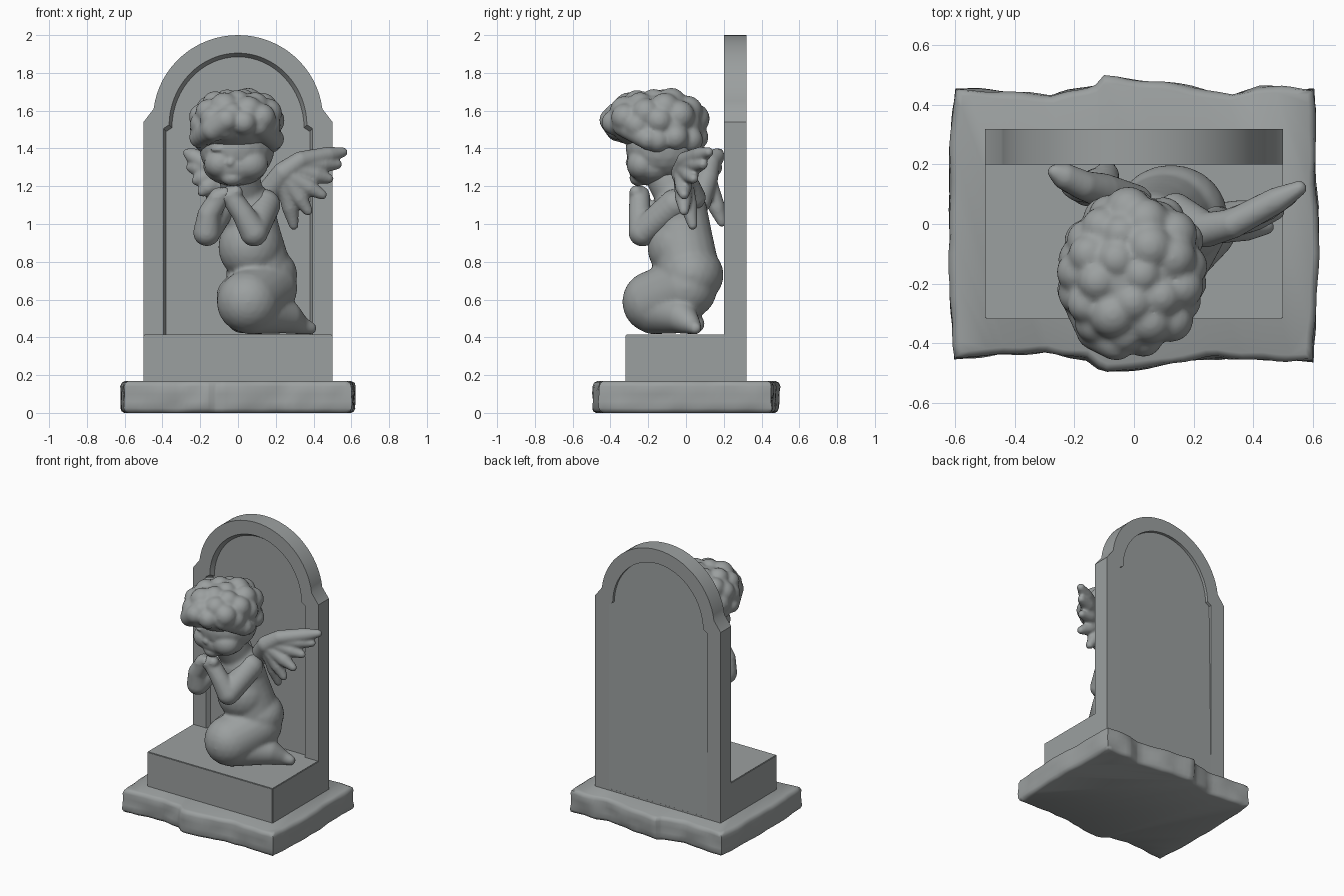
import bpy, bmesh, math, random
from mathutils import Vector, Matrix, noise

if "Cube" in bpy.data.objects:
    bpy.data.objects.remove(bpy.data.objects["Cube"])

random.seed(4)
stone = bpy.data.materials.new("grey_stone")
stone.diffuse_color = (0.33, 0.35, 0.35, 1)
stone.use_nodes = True
stone.node_tree.nodes["Principled BSDF"].inputs["Base Color"].default_value = stone.diffuse_color


def make(name, bm, angle=None):
    bmesh.ops.recalc_face_normals(bm, faces=bm.faces)
    me = bpy.data.meshes.new(name)
    bm.to_mesh(me)
    bm.free()
    ob = bpy.data.objects.new(name, me)
    bpy.context.collection.objects.link(ob)
    me.materials.append(stone)
    if angle:
        bpy.ops.object.select_all(action='DESELECT')
        ob.select_set(True)
        bpy.context.view_layer.objects.active = ob
        bpy.ops.object.shade_smooth_by_angle(angle=math.radians(angle))
    return ob


def blob(bm, c, r):
    r = r if isinstance(r, tuple) else (r, r, r)
    m = Matrix.Translation(c) @ Matrix.Diagonal((*r, 1))
    bmesh.ops.create_icosphere(bm, subdivisions=3, radius=1, matrix=m)


def limb(bm, points, steps=7):
    """Chain of blobs through (x, y, z, radius) points."""
    for a, b in zip(points, points[1:]):
        for i in range(steps + 1):
            p = Vector(a).lerp(Vector(b), i / steps)
            blob(bm, p[:3], p[3])


def sculpt(name, bm, voxel=0.012, smooth=4):
    """Fuse the blobs into one soft carved skin."""
    ob = make(name, bm)
    rm = ob.modifiers.new("fuse", 'REMESH')
    rm.mode = 'VOXEL'
    rm.voxel_size = voxel
    rm.use_smooth_shade = True
    sm = ob.modifiers.new("soften", 'SMOOTH')
    sm.factor = 0.5
    sm.iterations = smooth
    return ob


# Rough-hewn base slab: wobbly outline stacked in rings
outline = [(-.605, -.455), (-.45, -.435), (-.3, -.43), (-.16, -.455), (-.12, -.485),
           (-.09, -.495), (.05, -.48), (.25, -.45), (.45, -.455), (.6, -.46),
           (.61, -.33), (.62, -.1), (.615, .1), (.61, .3), (.605, .455),
           (.42, .46), (.33, .435), (.1, .475), (-.1, .497), (-.13, .47),
           (-.28, .43), (-.45, .445), (-.6, .455), (-.617, .25), (-.622, 0), (-.617, -.25)]
fine = []
for a, b in zip(outline, outline[1:] + outline[:1]):
    for k in range(5):
        fine.append(Vector(a).lerp(Vector(b), k / 5))
bm = bmesh.new()
rings = []
for z, inset in [(0, .022), (.008, .008), (.025, 0), (.06, 0), (.1, 0), (.14, 0), (.16, .008), (.168, .024)]:
    ring = []
    for p in fine:
        n = noise.noise(Vector((p.x * 9, p.y * 9, z * 14))) * 0.014
        ring.append(bm.verts.new((p.x * (1 - inset / .62) + n * p.x, p.y * (1 - inset / .47) + n * p.y * 2, z)))
    rings.append(ring)
for lo, hi in zip(rings, rings[1:]):
    for i in range(len(lo)):
        j = (i + 1) % len(lo)
        bm.faces.new((lo[i], lo[j], hi[j], hi[i]))
bm.faces.new(rings[0])
bm.faces.new(rings[-1])
make("rough_base", bm, 50)

# Plinth
bm = bmesh.new()
bmesh.ops.create_cube(bm, size=1, matrix=Matrix.Translation((0, -.035, .285)) @ Matrix.Diagonal((1, .57, .26, 1)))
bmesh.ops.bevel(bm, geom=bm.edges[:], offset=.004, segments=2, affect='EDGES')
make("plinth", bm, 40)


# Arched headstone with a sunken panel on both sides
def arch(bottom, w, shoulder, rx, spring, centre, rz):
    pts = [(w, bottom), (w, shoulder)]
    a0 = math.asin((spring - centre) / rz)
    for i in range(33):
        a = a0 + (math.pi - 2 * a0) * i / 32
        pts.append((rx * math.cos(a), centre + rz * math.sin(a)))
    return pts + [(-w, shoulder), (-w, bottom)]


bm = bmesh.new()


def loop(pts, y):
    return [bm.verts.new((x, y(x, z) if callable(y) else y, z)) for x, z in pts]


def bridge(a, b):
    for i in range(len(a)):
        j = (i + 1) % len(a)
        bm.faces.new((a[i], a[j], b[j], b[i]))


def back_depth(x, z):
    # panel sinks towards the arch, flush at the foot and along one side
    return .3195 if z < .2 or (x > .37 and z < 1.51) else .3


outer = arch(.16, .5, 1.54, .45, 1.61, 1.555, .445)
front_in = arch(.40, .395, 1.505, .365, 1.525, 1.52, .385)
front_deep = arch(.40, .38, 1.49, .35, 1.51, 1.505, .38)
back_in = arch(.18, .39, 1.505, .36, 1.525, 1.52, .38)
chain = [loop(front_deep, .23), loop(front_in, .2), loop(outer, .2), loop(outer, .32),
         loop(back_in, .32), loop(back_in, back_depth)]
for a, b in zip(chain, chain[1:]):
    bridge(a, b)
bm.faces.new(chain[0])
bm.faces.new(chain[-1])
make("headstone", bm, 30)

# Kneeling cherub body with folded legs
bm = bmesh.new()
blob(bm, (.125, .025, .73), (.19, .175, .16))
blob(bm, (.065, -.04, .88), (.17, .165, .18))
limb(bm, [(.115, .01, .75, .17), (.075, -.015, .92, .158), (.05, -.03, 1.06, .145)])
blob(bm, (.05, -.035, 1.06), (.16, .14, .16))
limb(bm, [(.03, -.05, 1.14, .11), (0, -.12, 1.28, .11)])
limb(bm, [(.15, 0, .66, .165), (.055, -.17, .588, .168)])
limb(bm, [(.07, -.17, .54, .125), (.25, -.03, .51, .09), (.33, .03, .465, .05), (.385, .05, .448, .034)])
limb(bm, [(.05, 0, .66, .12), (-.01, -.12, .62, .105), (.02, 0, .5, .08), (.12, .05, .47, .05)])
sculpt("cherub_body", bm, .012, 8)
for name, pts in {
        "right_arm": [(.14, -.06, 1.1, .085), (.085, -.23, .955, .075), (.03, -.245, 1.05, .06), (-.04, -.245, 1.15, .055)],
        "left_arm": [(-.09, -.1, 1.09, .08), (-.165, -.22, .955, .073), (-.155, -.24, 1.05, .06), (-.1, -.245, 1.14, .055)]}.items():
    bm = bmesh.new()
    limb(bm, pts)
    # fist under the chin
    x, y, z, r = pts[-1]
    for k in range(3):
        blob(bm, (x + .03 - k * .025, y - .02, z + .02 - k * .012), .036)
    sculpt(name, bm, .01, 6)

# Head with full cheeks, small nose and closed eyes
bm = bmesh.new()
blob(bm, (-.005, -.12, 1.40), (.2, .2, .18))
blob(bm, (-.015, -.175, 1.305), (.17, .135, .105))
blob(bm, (-.095, -.225, 1.32), (.085, .085, .08))
blob(bm, (.06, -.23, 1.315), (.1, .085, .085))
blob(bm, (-.04, -.303, 1.325), (.022, .02, .022))
blob(bm, (-.03, -.25, 1.245), (.06, .05, .045))
for x in (-.1, .035):
    blob(bm, (x, -.275, 1.395), (.045, .035, .016))
sculpt("head", bm, .009, 6)

# Big soft curls scattered over a cap
bm = bmesh.new()
centre = Vector((-.01, -.17, 1.54))
blob(bm, centre, (.225, .24, .155))
count = 46
for i in range(count):
    z = 1 - 2 * (i + .5) / count
    a = i * 2.39996
    s = math.sqrt(1 - z * z)
    d = Vector((s * math.cos(a) * .185, s * math.sin(a) * .21, z * .115))
    p = centre + d * random.uniform(.94, 1.05)
    line = 1.51 if p.y < -.24 and abs(p.x) < .14 else 1.46
    if p.z > line:
        blob(bm, p, random.uniform(.066, .084))
for k in range(7):
    a = math.radians(-15 + k * 35)
    blob(bm, (.175 * math.cos(a), -.11 + .16 * math.sin(a), 1.445 + .015 * (k % 2)), .07)
limb(bm, [(-.2, -.22, 1.46, .06), (-.13, -.36, 1.5, .065), (-.06, -.395, 1.55, .065)], 4)
limb(bm, [(.185, -.2, 1.45, .06), (.11, -.33, 1.52, .06)], 4)
sculpt("curly_hair", bm, .011, 7)

# Wings: a thick leading bone and a fan of broad feathers
wings = {
    "right_wing": ([(.14, .04, 1.14), (.24, -.02, 1.27), (.33, .0, 1.335)],
                   [(.555, .12, 1.38), (.525, .09, 1.315), (.48, .04, 1.24), (.445, -.01, 1.155), (.37, -.01, 1.07), (.295, .035, .995)]),
    "left_wing": ([(.0, .07, 1.12), (-.1, .11, 1.24), (-.17, .13, 1.32)],
                  [(-.265, .175, 1.375), (-.25, .16, 1.3), (-.22, .12, 1.23), (-.19, .1, 1.17), (-.14, .16, 1.08), (-.09, .19, 1.01)])}
for name, (bone, tips) in wings.items():
    bm = bmesh.new()
    limb(bm, [(*bone[0], .065), (*bone[1], .06), (*bone[2], .05)])
    for i, tip in enumerate(tips):
        start = Vector(bone[2]).lerp(Vector(bone[1]), min(1, i / 3))
        mid = start.lerp(Vector(tip), .65)
        limb(bm, [(*start, .05), (*mid, .045), (*tip, .026)], 9)
    sculpt(name, bm, .009, 4)
